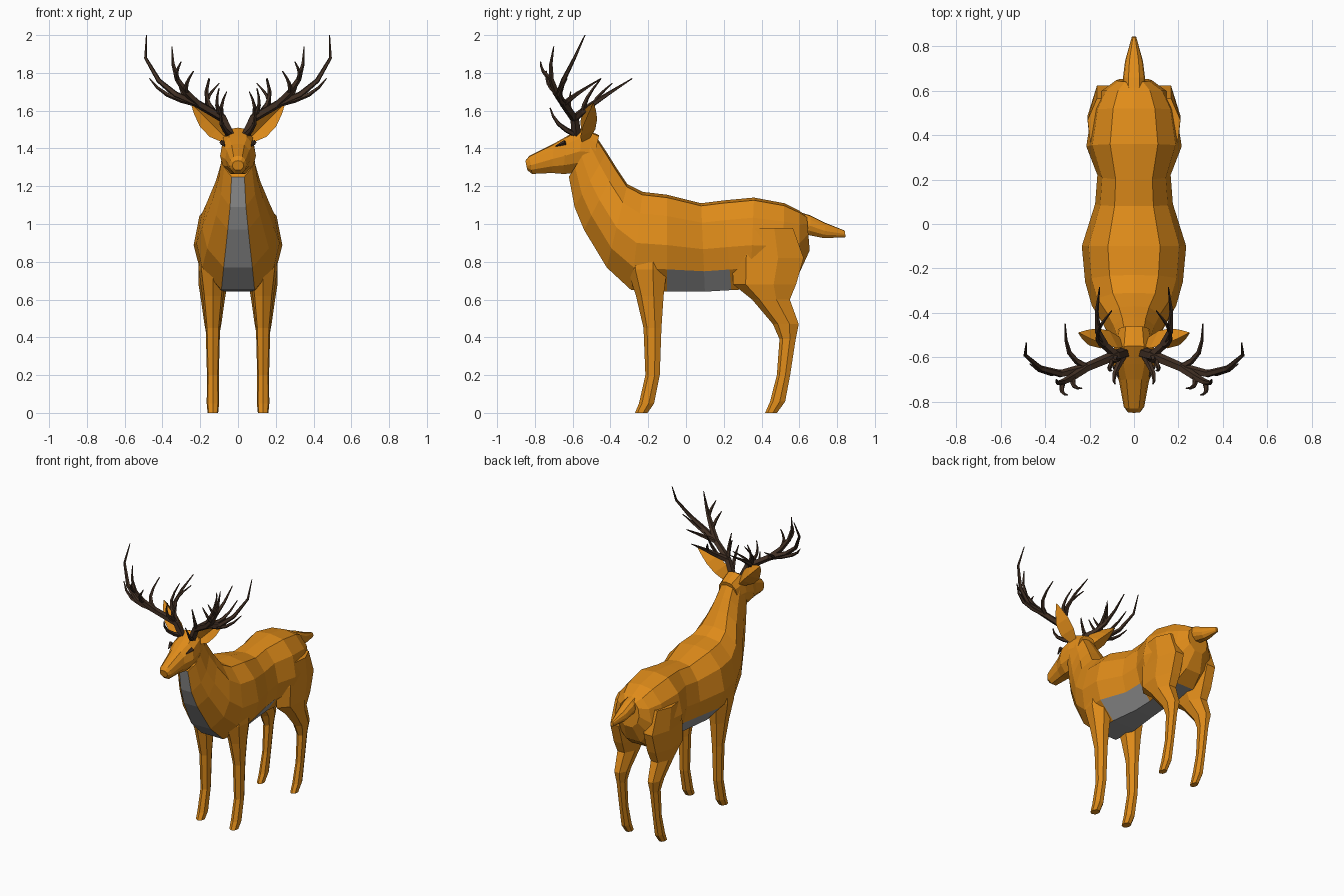
import bpy, bmesh, math
from mathutils import Vector

if "Cube" in bpy.data.objects:
    bpy.data.objects.remove(bpy.data.objects["Cube"])


def material(name, col):
    m = bpy.data.materials.new(name)
    m.diffuse_color = (*col, 1)
    m.use_nodes = True
    m.node_tree.nodes["Principled BSDF"].inputs["Base Color"].default_value = m.diffuse_color
    return m


FUR = material("fur", (0.74, 0.26, 0.01))
GREY = material("pale_fur", (0.3, 0.3, 0.3))
HORN = material("horn", (0.055, 0.03, 0.018))


def loft(name, strips, mats, pick=None, mirror=False):
    """Skin one or more lists of rings; pick(i, j) gives a face's material index."""
    bm = bmesh.new()
    for rings in strips:
        vs = [[bm.verts.new(p) for p in r] for r in rings]
        n = len(vs[0])
        for i in range(len(vs) - 1):
            for j in range(n):
                k = (j + 1) % n
                f = bm.faces.new((vs[i][j], vs[i][k], vs[i + 1][k], vs[i + 1][j]))
                f.material_index = pick(i, j) if pick else 0
        bm.faces.new(vs[0])
        bm.faces.new(vs[-1])
    bmesh.ops.recalc_face_normals(bm, faces=bm.faces)
    me = bpy.data.meshes.new(name)
    bm.to_mesh(me)
    bm.free()
    for m in mats:
        me.materials.append(m)
    ob = bpy.data.objects.new(name, me)
    bpy.context.collection.objects.link(ob)
    if mirror:
        ob.modifiers.new("mirror", 'MIRROR').use_mirror_merge = False


# half cross-section: fraction of half width, fraction of the way down
HALF = [(0, 0), (.5, .03), (.87, .22), (1, .52), (.86, .77), (.4, 1)]


def section(ty, tz, by, bz, w):
    """Symmetric ring from top point, bottom point and half width."""
    side = [(w * x, ty + (by - ty) * s, tz + (bz - tz) * s) for x, s in HALF]
    return side + [(-x, y, z) for x, y, z in side[:0:-1]]


# torso and neck, with pale chest and belly
trunk = [
    (.64, 1.04, .655, .86, .08), (.6, 1.07, .6, .74, .145), (.52, 1.11, .51, .67, .188),
    (.36, 1.14, .34, .655, .215), (.2, 1.125, .24, .65, .165), (.08, 1.11, .1, .642, .175),
    (-.1, 1.155, -.1, .642, .235), (-.23, 1.17, -.29, .65, .22), (-.31, 1.21, -.42, .77, .19),
    (-.37, 1.3, -.54, .97, .135), (-.42, 1.38, -.59, 1.09, .105), (-.48, 1.47, -.62, 1.25, .085)]
loft("body", [[section(*s) for s in trunk]], [FUR, GREY],
     lambda i, j: int((j == 5 and i > 1) or (j in (4, 6) and i in (4, 5))))

# head
head = [
    (-.46, 1.47, -.5, 1.29, .075), (-.55, 1.51, -.57, 1.27, .09), (-.63, 1.465, -.65, 1.265, .095),
    (-.7, 1.425, -.71, 1.27, .068), (-.83, 1.36, -.815, 1.265, .046), (-.85, 1.335, -.84, 1.285, .03)]
loft("head", [[section(*s) for s in head]], [FUR])

# tail
tail = [(.58, 1.07, .6, .95, .045), (.66, 1.045, .655, .94, .05),
        (.74, 1.005, .73, .925, .04), (.84, .965, .845, .93, .01)]
loft("tail", [[section(*s) for s in tail]], [FUR])


# legs: height, centre y, half depth; the width follows from the depth
def legs(name, rows, flat, n=7):
    rings = []
    for z, y, r in rows:
        w = min(.078, flat * r + .005)
        rings.append([(.133 + w * math.sin(a), y - r * math.cos(a), z)
                      for a in (2 * math.pi * k / n for k in range(n))])
    loft(name, [rings], [FUR], mirror=True)


legs("front_legs", [(.92, -.19, .09), (.76, -.2, .11), (.62, -.188, .077), (.45, -.175, .05),
                    (.2, -.175, .04), (.05, -.207, .042), (0, -.235, .035)], .68)
legs("hind_legs", [(.98, .435, .145), (.82, .443, .2), (.68, .425, .175), (.6, .455, .105),
                   (.47, .532, .072), (.39, .54, .045), (.2, .518, .037), (.06, .487, .042),
                   (0, .452, .033)], .57)

# ears: cupped leaves opening forward
ear = []
base, tip = Vector((.065, -.53, 1.455)), Vector((.248, -.49, 1.64))
across = Vector((.7, 0, -.7))
for t in (0, .25, .55, .8, 1):
    c = base.lerp(tip, t)
    w = .06 * math.sin(math.pi * (.12 + .86 * t) ** .85)
    d = Vector((0, .7 * w, 0))
    ear.append([c + across * w - d, c + d, c - across * w - d, c + d * .3])
loft("ears", [ear], [FUR], mirror=True)


# antlers: tapered five sided tubes
def tube(pts, r0, n=5):
    rings, last, side = [], len(pts) - 1, None
    for i, p in enumerate(pts):
        t = (pts[min(i + 1, last)] - pts[max(i - 1, 0)]).normalized()
        ref = side or Vector((0, 1, 0)).cross(t)
        side = (ref - t * ref.dot(t)).normalized()
        up = t.cross(side)
        r = r0 + (.003 - r0) * (i / last) ** 1.5
        rings.append([p + r * (math.cos(a) * side + math.sin(a) * up)
                      for a in (2 * math.pi * k / n for k in range(n))])
    return rings


antlers = []


def branch(parent, i, tip, r):
    """Grow a tine from a point on its parent, bowed outward and forward."""
    start, end = parent[i], Vector(tip)
    bow = Vector((1, -1, -.5)) * .12 * (end - start).length
    pts = [start.lerp(end, k / 4) + bow * math.sin(math.pi * k / 4) for k in range(5)]
    antlers.append(tube(pts, r))
    return pts


beam = [Vector(p) for p in [
    (.04, -.58, 1.47), (.08, -.59, 1.56), (.21, -.645, 1.635), (.33, -.675, 1.685),
    (.42, -.65, 1.76), (.49, -.59, 1.88), (.485, -.535, 2)]]
antlers.append(tube(beam, .026))
upright = branch(beam, 2, (.35, -.7, 1.94), .021)
branch(upright, 1, (.235, -.74, 1.81), .014)
branch(upright, 2, (.3, -.77, 1.86), .013)
branch(beam, 2, (.468, -.63, 1.77), .017)
branch(beam, 2, (.31, -.45, 1.77), .016)
rear = branch(beam, 1, (.155, -.285, 1.77), .021)
branch(rear, 1, (.15, -.45, 1.77), .014)
branch(rear, 2, (.1, -.39, 1.745), .012)
branch(beam, 0, (.085, -.72, 1.615), .016)
branch(beam, 1, (.06, -.61, 1.7), .014)
branch(beam, 1, (.1, -.66, 1.72), .014)
loft("antlers", antlers, [HORN], mirror=True)

# eyes: small dark wedges
eye = [Vector((.085, -.64, 1.432)), Vector((.07, -.69, 1.412))]
loft("eyes", [tube(eye, .014)], [HORN], mirror=True)
